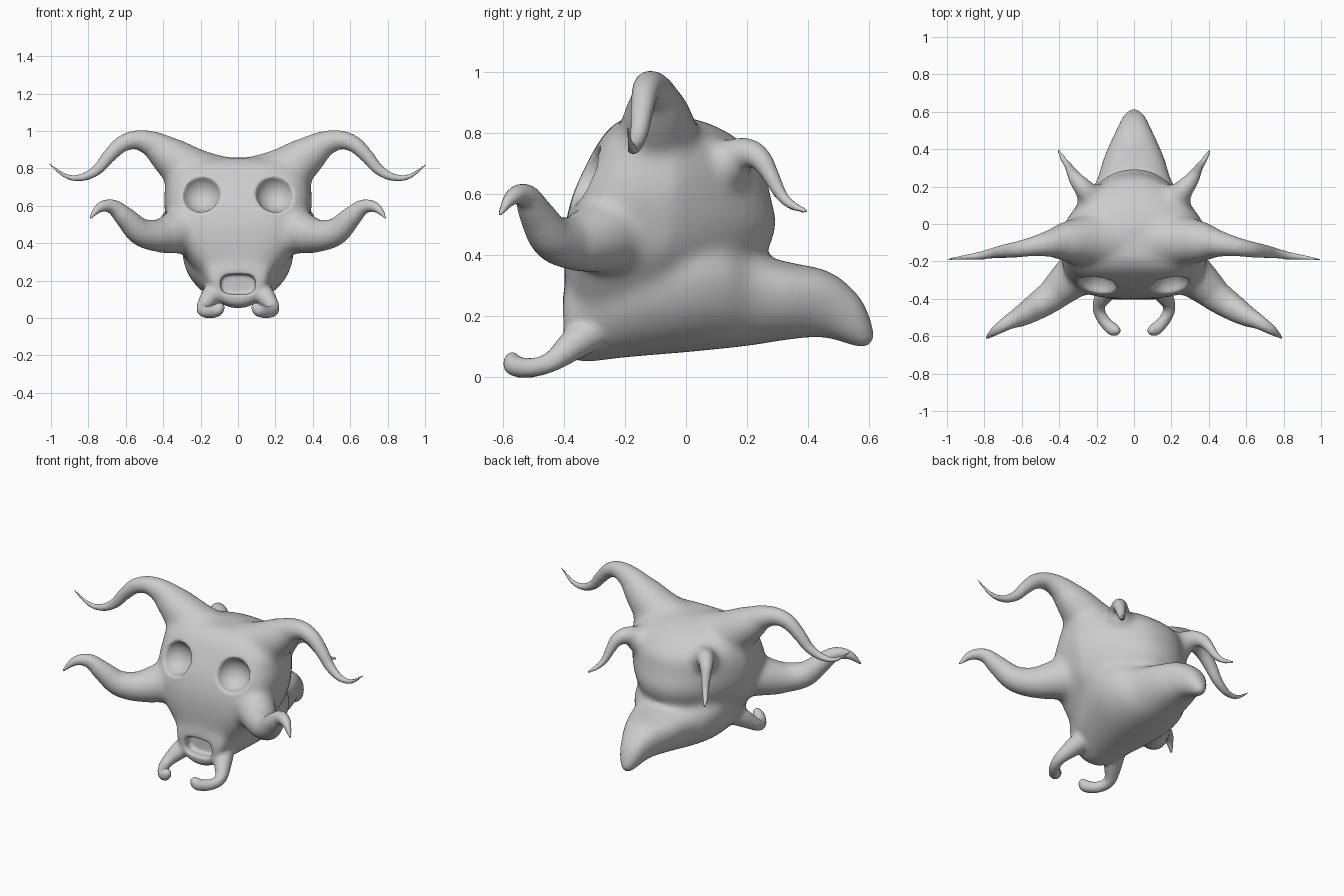
import bpy, bmesh, math
from mathutils import Vector

if "Cube" in bpy.data.objects:
    bpy.data.objects.remove(bpy.data.objects["Cube"])


def spline(pts, n=6):
    """Catmull-Rom through tuples of any length."""
    out = []
    for i in range(len(pts) - 1):
        a, b = pts[max(i - 1, 0)], pts[i]
        c, d = pts[i + 1], pts[min(i + 2, len(pts) - 1)]
        for k in range(n):
            t = k / n
            out.append([0.5 * (2 * q + (r - p) * t + (2 * p - 5 * q + 4 * r - s) * t * t
                               + (3 * q - p - 3 * r + s) * t ** 3)
                        for p, q, r, s in zip(a, b, c, d)])
    out.append(list(pts[-1]))
    return out


def loft(bm, rings):
    """Closed skin through rings of points."""
    new = [[bm.verts.new(p) for p in r] for r in rings]
    n = len(new[0])
    faces = [bm.faces.new((a[i], a[(i + 1) % n], b[(i + 1) % n], b[i]))
             for a, b in zip(new, new[1:]) for i in range(n)]
    faces += [bm.faces.new(new[0][::-1]), bm.faces.new(new[-1])]
    bmesh.ops.recalc_face_normals(bm, faces=faces)


def oval(ha, hb, power, n=40, power_low=None):
    """Superellipse; its lower half may be squarer."""
    out = []
    for i in range(n):
        c, s = math.cos(2 * math.pi * i / n), math.sin(2 * math.pi * i / n)
        e = 2 / (power if s > 0 or not power_low else power_low)
        out.append((ha * math.copysign(abs(c) ** e, c), hb * math.copysign(abs(s) ** e, s)))
    return out


def horn_pair(bm, pts):
    """Tapered tube along (x, y, z, radius), on both sides."""
    path = spline(pts, 8)
    pos = [Vector(p[:3]) for p in path]
    normal, rings = Vector((0.1, 0.3, 1)), []
    for i, p in enumerate(pos):
        t = (pos[min(i + 1, len(pos) - 1)] - pos[max(i - 1, 0)]).normalized()
        normal = (normal - t * normal.dot(t)).normalized()
        side = t.cross(normal)
        r = max(path[i][3], 0.004)
        rings.append([p + normal * a + side * b for a, b in oval(r, r, 2, 20)])
    loft(bm, rings)
    loft(bm, [[Vector((-v.x, v.y, v.z)) for v in r] for r in rings])


def finish(bm, name):
    me = bpy.data.meshes.new(name)
    bm.to_mesh(me)
    bm.free()
    ob = bpy.data.objects.new(name, me)
    bpy.context.collection.objects.link(ob)
    return ob


def fuse(ob, size, smooth):
    m = ob.modifiers.new("fuse", 'REMESH')
    m.mode = 'VOXEL'
    m.voxel_size = size
    m.use_smooth_shade = True
    m = ob.modifiers.new("soften", 'SMOOTH')
    m.factor = .5
    m.iterations = smooth


bm = bmesh.new()

# skull: level sections, flat in front and narrow behind (z, half width, front y, back y)
skull = [(.17, .165, -.385, .12), (.23, .205, -.39, .15), (.30, .265, -.395, .20),
         (.40, .34, -.40, .26), (.50, .375, -.395, .295), (.60, .395, -.37, .275),
         (.70, .39, -.325, .25), (.78, .37, -.28, .17), (.83, .29, -.235, .08),
         (.857, .14, -.18, -.02)]
loft(bm, [[(x * (1 - .38 * max(0, y / (b - f) * 2)), (f + b) / 2 + y, z)
           for x, y in oval(w, (b - f) / 2, 2.4, 48, 3.6)] for z, w, f, b in spline(skull)])

# muzzle, jaw and tail: upright sections narrowing downward (y, half width, bottom z, top z)
jaw = [(-.405, .13, .08, .26), (-.39, .155, .065, .31), (-.33, .18, .05, .40),
       (-.2, .24, .065, .46), (0, .29, .082, .50), (.13, .26, .095, .47), (.22, .20, .105, .41),
       (.35, .16, .125, .375), (.45, .118, .13, .355), (.52, .086, .11, .315),
       (.58, .058, .09, .25), (.617, .025, .10, .16)]
loft(bm, [[(x * (1 + .2 * z / (hi - lo) * 2), y, (lo + hi) / 2 + z)
           for x, z in oval(w, (hi - lo) / 2, 2.3)]
          for y, w, lo, hi in spline(jaw)])

# flared horn roots, blended into the head
horn_pair(bm, [(.05, -.09, .685, .17), (.22, -.09, .76, .145), (.36, -.095, .86, .11),
               (.45, -.105, .92, .075), (.5, -.11, .94, .055)])
horn_pair(bm, [(.2, -.2, .49, .16), (.32, -.28, .46, .12), (.42, -.365, .44, .093),
               (.52, -.44, .46, .06)])
horn_pair(bm, [(.13, .03, .64, .13), (.21, .12, .69, .095), (.265, .185, .732, .058)])
body = finish(bm, "head_core")
fuse(body, .014, 20)

# take the blended core and add the horns
bm = bmesh.new()
bm.from_object(body, bpy.context.evaluated_depsgraph_get())
bpy.data.objects.remove(body)

# crown horns
horn_pair(bm, [(.25, -.09, .79, .1), (.36, -.095, .865, .098), (.45, -.105, .925, .073),
               (.54, -.12, .952, .053), (.62, -.135, .93, .045), (.69, -.145, .865, .038),
               (.75, -.155, .795, .031), (.83, -.17, .752, .023),
               (.92, -.18, .758, .016), (1.027, -.195, .84, .009)])
# cheek horns
horn_pair(bm, [(.32, -.28, .455, .1), (.42, -.37, .44, .088),
               (.52, -.44, .46, .074), (.6, -.49, .535, .058), (.67, -.525, .595, .041),
               (.74, -.57, .59, .028), (.795, -.615, .525, .01)])
# rear horns
horn_pair(bm, [(.19, .09, .68, .08), (.265, .185, .732, .055),
               (.31, .24, .718, .04), (.333, .278, .66, .03), (.352, .31, .60, .023),
               (.38, .35, .562, .018), (.415, .41, .54, .01)])
# chin tusks
horn_pair(bm, [(.11, -.29, .16, .06), (.15, -.365, .11, .053), (.187, -.43, .058, .037),
               (.182, -.48, .036, .033), (.15, -.53, .031, .034), (.108, -.567, .044, .036),
               (.085, -.565, .08, .02)])
head = finish(bm, "horned_head")

# eye socket and mouth cutter
bm = bmesh.new()
for s in (-1, 1):
    ret = bmesh.ops.create_uvsphere(bm, u_segments=40, v_segments=24, radius=.105)
    bmesh.ops.translate(bm, verts=ret["verts"], vec=(s * .2, -.35, .67))
loft(bm, [[(x, y, .18 + z) for x, z in oval(.092, .054, 3.2)] for y in (-.5, -.34)])
cutter = finish(bm, "socket_cutter")
cutter.hide_render = True
cutter.hide_viewport = True

# join, carve and soften
fuse(head, .009, 8)
carve = head.modifiers.new("carve", 'BOOLEAN')
carve.operation = 'DIFFERENCE'
carve.object = cutter
fuse(head, .009, 7)
